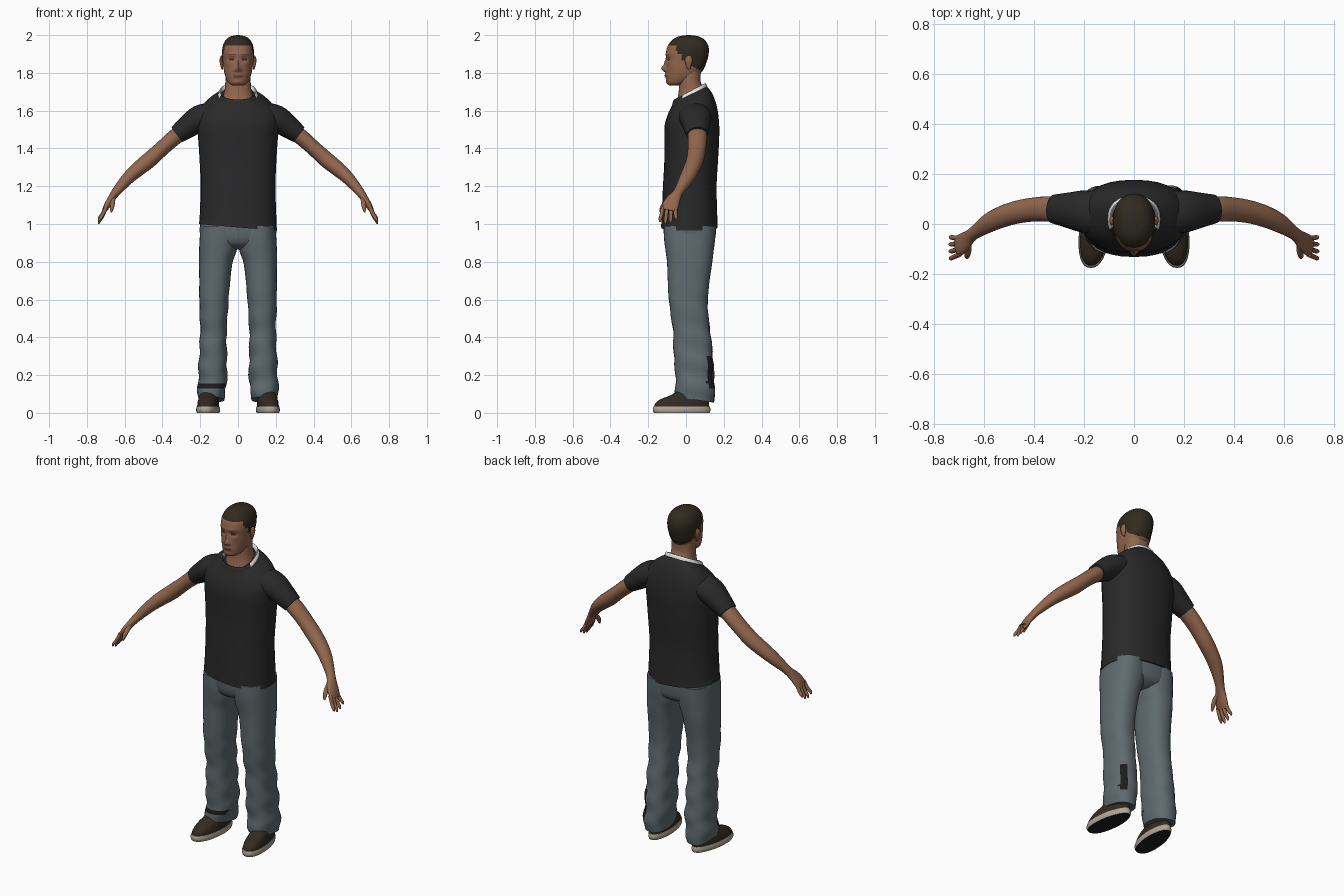
import bpy, bmesh, math
from mathutils import Vector

if "Cube" in bpy.data.objects:
    bpy.data.objects.remove(bpy.data.objects["Cube"])


def material(name, r, g, b):
    m = bpy.data.materials.new(name)
    m.use_nodes = True
    m.diffuse_color = (r, g, b, 1)
    m.node_tree.nodes["Principled BSDF"].inputs["Base Color"].default_value = (r, g, b, 1)
    return m


SHIRT = material("charcoal cotton", .022, .022, .022)
DENIM = material("grey blue denim", .115, .148, .16)
SKIN = material("brown skin", .29, .135, .075)
LIPS = material("dark skin", .16, .07, .045)
HAIR = material("dark brown hair", .03, .023, .013)
LEATHER = material("brown leather", .032, .024, .016)
SOLE = material("pale rubber", .42, .38, .31)
DARK = material("black rubber", .012, .012, .012)
WHITE = material("white trim", .9, .9, .9)


def smooth_rows(rows, steps):
    """Catmull-Rom interpolation between rows of numbers."""
    out = []
    for i in range(len(rows) - 1):
        a, b, c, d = rows[max(i - 1, 0)], rows[i], rows[i + 1], rows[min(i + 2, len(rows) - 1)]
        for k in range(steps):
            t = k / steps
            out.append([q + t * (r - p) / 2 + t * t * (2 * p - 5 * q + 4 * r - s) / 2
                        + t ** 3 * (3 * q - p - 3 * r + s) / 2
                        for p, q, r, s in zip(a, b, c, d)])
    return out + [list(rows[-1])]


def loft(name, rings, mats, rule=None, cap=True, shape=None):
    """Skin a list of point rings; rule picks the material of each face."""
    bm = bmesh.new()
    loops = [[bm.verts.new(p) for p in ring] for ring in rings]
    n = len(rings[0])
    for lo, hi in zip(loops, loops[1:]):
        for i in range(n):
            bm.faces.new((lo[i], lo[(i + 1) % n], hi[(i + 1) % n], hi[i]))
    if cap:
        bm.faces.new(loops[0])
        bm.faces.new(loops[-1])
    if shape:
        for v in bm.verts:
            shape(v.co)
    bmesh.ops.recalc_face_normals(bm, faces=bm.faces)
    if rule:
        for f in bm.faces:
            f.material_index = rule(f.calc_center_median(), f.normal)
    me = bpy.data.meshes.new(name)
    bm.to_mesh(me)
    bm.free()
    ob = bpy.data.objects.new(name, me)
    bpy.context.collection.objects.link(ob)
    for m in mats:
        me.materials.append(m)
    bpy.ops.object.select_all(action="DESELECT")
    ob.select_set(True)
    bpy.context.view_layer.objects.active = ob
    bpy.ops.object.shade_smooth_by_angle(angle=math.radians(50))
    return ob


def power(v, e):
    return math.copysign(abs(v) ** e, v)


def stack(rows, steps=4, n=32, e=.85, side=1):
    """Level rings from rows of (x min, x max, y front, y back, z front, z back)."""
    rings = []
    for x0, x1, y0, y1, z0, z1 in smooth_rows(rows, steps):
        ring = []
        for i in range(n):
            a = 2 * math.pi * i / n
            u, v = power(math.cos(a), e), power(math.sin(a), e)
            ring.append((side * ((x0 + x1) / 2 + u * (x1 - x0) / 2),
                         (y0 + y1) / 2 + v * (y1 - y0) / 2,
                         z0 + (z1 - z0) * (v + 1) / 2))
        rings.append(ring)
    return rings


def sym(w, y0, y1, z0, z1=None):
    return (-w, w, y0, y1, z0, z0 if z1 is None else z1)


def tube(rows, steps=4, n=20, side=1):
    """Rings along a path from rows of (x, y, z, width radius, thickness radius)."""
    rows = smooth_rows(rows, steps)
    pts = [Vector(r[:3]) for r in rows]
    rings = []
    for i, r in enumerate(rows):
        t = (pts[min(i + 1, len(pts) - 1)] - pts[max(i - 1, 0)]).normalized()
        w = Vector((0, 1, 0))
        w = (w - t * w.dot(t)).normalized()
        u = t.cross(w)
        ring = []
        for k in range(n):
            a = 2 * math.pi * k / n
            p = pts[i] + w * r[3] * math.cos(a) + u * r[4] * math.sin(a)
            ring.append((p.x * side, p.y, p.z))
        rings.append(ring)
    return rings


# Shirt body with a slanted hem
def slant_hem(co):
    if co.z < 1.0:
        co.z -= .085 * co.x


loft("shirt_body", stack([
    sym(.206, -.132, .168, .982), sym(.202, -.128, .165, 1.06), sym(.198, -.122, .162, 1.2),
    sym(.203, -.115, .169, 1.33), sym(.21, -.115, .175, 1.44), sym(.216, -.113, .176, 1.52),
    sym(.208, -.1, .166, 1.57, 1.61), sym(.165, -.083, .142, 1.61, 1.685),
    sym(.1, -.066, .11, 1.645, 1.73)]), [SHIRT], shape=slant_hem)

# Collar band, pale around the back
loft("shirt_collar", stack([
    sym(.108, -.074, .114, 1.632, 1.718), sym(.1, -.066, .107, 1.655, 1.742),
    sym(.091, -.058, .1, 1.658, 1.745), sym(.086, -.054, .094, 1.635, 1.725)], 2),
    [SHIRT, WHITE], lambda c, n: int(c.y > -.02), cap=False)


# Head: profile rings, then soft bumps for the features
BUMPS = [(0, 1.822, .013, .016, .026), (0, 1.852, .009, .02, .011), (0, 1.785, .024, .011, .009),
         (0, 1.752, .022, .012, .004), (.032, 1.898, .025, .009, .005), (.032, 1.873, .016, .01, -.008),
         (.016, 1.815, .007, .008, .006), (.045, 1.85, .016, .014, .004)]


def face_shape(co):
    if co.y < -.03:
        x, z = abs(co.x), co.z
        co.y -= sum(h * math.exp(-((x - cx) / sx) ** 2 - ((z - cz) / sz) ** 2)
                    for cx, cz, sx, sz, h in BUMPS)


def face_paint(c, n):
    x = abs(c.x)
    if c.y < -.05:
        line = 1.947
    elif c.y < -.02:
        line = 1.9
    elif c.y < .03:
        line = 1.868
    else:
        line = 1.80 + (.1 - c.y) * .5
    if c.z > line:
        return 1
    if c.y < -.06:
        if x < .027 and 1.778 < c.z < 1.793:
            return 2
        if .02 < x < .046 and 1.867 < c.z < 1.877:
            return 1
        if .016 < x < .055 and 1.893 < c.z < 1.902:
            return 2
    return 0


loft("head", stack([
    sym(.028, -.088, -.035, 1.733), sym(.05, -.1, .005, 1.747), sym(.067, -.104, .062, 1.782),
    sym(.076, -.105, .094, 1.82), sym(.081, -.104, .11, 1.86), sym(.084, -.106, .12, 1.9),
    sym(.081, -.098, .119, 1.94), sym(.066, -.074, .1, 1.973), sym(.042, -.042, .07, 1.992),
    sym(.008, .005, .025, 2.0)], 7, 56, .9), [SKIN, HAIR, LIPS], face_paint, shape=face_shape)

loft("neck", stack([sym(.086, -.055, .095, 1.63, 1.68), sym(.071, -.04, .086, 1.69, 1.73),
                    sym(.067, -.035, .077, 1.76), sym(.066, -.035, .08, 1.83)]), [SKIN])

for side, label in ((1, "left"), (-1, "right")):
    # Ear
    loft(label + "_ear", tube([(.083, .018, 1.818, .004, .004), (.085, .014, 1.835, .013, .007),
                               (.089, .014, 1.865, .02, .009), (.087, .016, 1.885, .014, .006),
                               (.084, .016, 1.89, .004, .003)], 3, 14, side), [SKIN])

    # Sleeve and arm
    loft(label + "_sleeve", tube([
        (.12, .045, 1.59, .085, .06), (.2, .05, 1.56, .085, .07), (.26, .055, 1.52, .072, .062),
        (.322, .06, 1.474, .058, .049)], 4, 24, side), [SHIRT])
    loft(label + "_arm", tube([
        (.28, .058, 1.5, .05, .042), (.34, .06, 1.455, .051, .042), (.4, .058, 1.402, .048, .04),
        (.466, .048, 1.342, .046, .042), (.53, .028, 1.29, .043, .039), (.585, .002, 1.24, .038, .033),
        (.645, -.04, 1.17, .026, .024), (.673, -.066, 1.13, .037, .019), (.693, -.082, 1.098, .043, .017),
        (.708, -.09, 1.07, .038, .012)], 4, 24, side), [SKIN])

    # Fingers and thumb
    for i, length in enumerate((.068, .08, .074, .056)):
        y = -.122 + i * .022
        spread = (i - 1.5) * .006
        loft(f"{label}_finger_{i + 1}", tube([
            (.698, y, 1.09, .01, .011), (.718, y + spread / 2 - .004, 1.08 - length / 2, .01, .01),
            (.733, y + spread - .006, 1.08 - length * .8, .009, .008),
            (.737, y + spread - .006, 1.08 - length, .004, .004)], 3, 10, side), [SKIN])
    loft(label + "_thumb", tube([
        (.663, -.075, 1.14, .014, .014), (.664, -.108, 1.112, .013, .013),
        (.668, -.128, 1.085, .011, .011), (.67, -.136, 1.062, .004, .004)], 3, 12, side), [SKIN])

    # Trouser leg with soft folds and worn dark patches
    def folds(co):
        depth = .005 * max(0, min(1, (.75 - co.z) / .4))
        wave = depth * math.sin(co.z * 48 + 2 * math.atan2(co.y - .04, co.x) + side)
        co.x += wave * .8
        co.y += wave * .6

    def worn(c, n):
        if side < 0:
            return int(.128 < c.z < .158 and n.y < -.25)
        return int(.13 < c.z < .3 and n.y > .3 and .4 < n.x < .85)

    loft(label + "_trouser_leg", stack([
        (-.004, .198, -.118, .158, .99, .99), (-.002, .203, -.116, .154, .92, .92),
        (.008, .206, -.108, .146, .855, .855), (.03, .206, -.1, .138, .79, .79),
        (.045, .205, -.095, .12, .66, .66), (.053, .204, -.085, .115, .55, .55),
        (.06, .2, -.068, .128, .43, .43), (.06, .206, -.065, .142, .3, .3),
        (.058, .21, -.055, .148, .2, .2), (.064, .214, -.058, .152, .13, .13),
        (.075, .211, -.055, .147, .085, .055)], 5, 36, .85, side),
        [DENIM, DARK], worn, shape=folds)

    # Shoe: outsole, pale midsole and leather upper, toes turned out
    def turn_out(co):
        t = (.05 - co.y)
        co.x += side * t * .1 - (co.x - side * .15) * max(0, co.y) * 1.6

    sole = [(.092, .208, -.17, .125), (.088, .212, -.176, .13), (.092, .208, -.172, .126)]
    loft(label + "_shoe_sole", stack([r + (z, z) for r, z in zip(sole, (0, .016, .034))],
                                     3, 32, .85, side), [SOLE, DARK],
         lambda c, n: int(n.z < -.8 and c.z < .01), shape=turn_out)
    loft(label + "_shoe_upper", stack([
        (.094, .206, -.168, .122, .03, .03), (.095, .205, -.162, .122, .05, .055),
        (.1, .2, -.135, .12, .072, .085), (.108, .194, -.085, .115, .092, .11),
        (.115, .187, -.05, .105, .112, .13)], 4, 32, .85, side), [LEATHER], shape=turn_out)

# Seat of the trousers
loft("trouser_seat", stack([sym(.198, -.12, .16, 1.02), sym(.202, -.118, .158, .95),
                            sym(.17, -.1, .145, .895), sym(.07, -.05, .1, .865)]), [DENIM])
